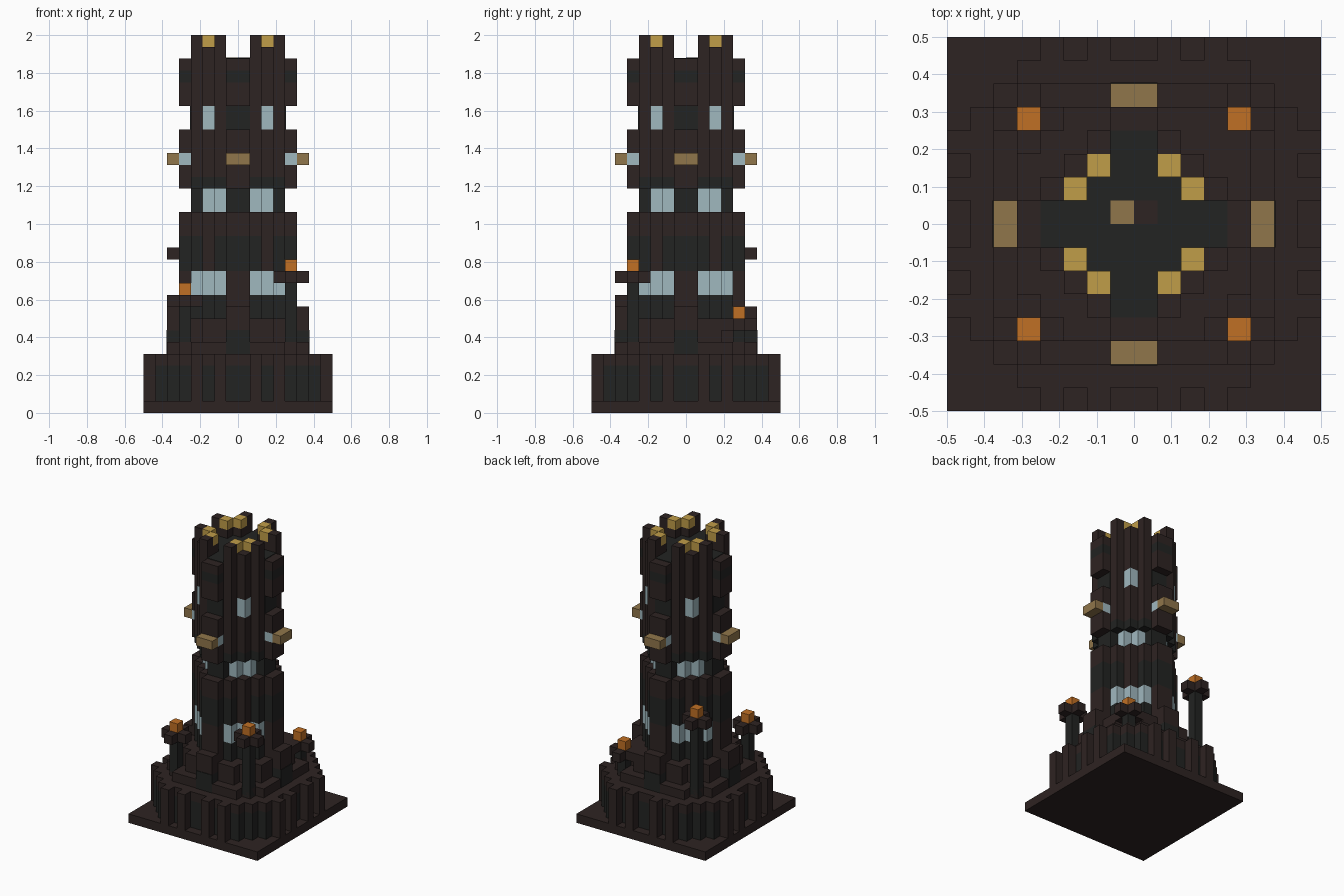
import bpy
import bmesh
from mathutils import Matrix, Vector

if "Cube" in bpy.data.objects:
    bpy.data.objects.remove(bpy.data.objects["Cube"])

U = 0.0625  # block size


def material(name, rgb):
    m = bpy.data.materials.new(name)
    m.use_nodes = True
    m.diffuse_color = (*rgb, 1)
    bsdf = m.node_tree.nodes["Principled BSDF"]
    bsdf.inputs["Base Color"].default_value = (*rgb, 1)
    bsdf.inputs["Roughness"].default_value = 0.9
    return m


BROWN = material("dark brown brick", (0.027, 0.017, 0.016))
CHAR = material("charcoal stone", (0.016, 0.017, 0.016))
GLASS = material("pale blue glass", (0.35, 0.48, 0.52))
TAN = material("tan wood", (0.28, 0.18, 0.07))
GOLD = material("gold", (0.53, 0.34, 0.066))
ORANGE = material("lantern orange", (0.53, 0.16, 0.018))


def finish(name, bm, mat):
    bmesh.ops.recalc_face_normals(bm, faces=bm.faces)
    bm.transform(Matrix.Scale(U, 4))
    me = bpy.data.meshes.new(name)
    bm.to_mesh(me)
    bm.free()
    me.materials.append(mat)
    ob = bpy.data.objects.new(name, me)
    bpy.context.collection.objects.link(ob)
    return ob


def add_box(bm, lo, hi, turn=0, flip=1):
    lo, hi = Vector(lo), Vector(hi)
    c, s = (lo + hi) / 2, hi - lo
    rot = Matrix.Rotation(turn * 1.5707963, 4, "Z")
    c.x *= flip
    bmesh.ops.create_cube(bm, size=1, matrix=rot @ Matrix.Translation(c) @ Matrix.Diagonal((*s, 1)))


def box(name, lo, hi, mat):
    bm = bmesh.new()
    add_box(bm, lo, hi)
    return finish(name, bm, mat)


def ring(name, a, b, z, mat, mirror=False):
    """Box spanning a sideways and b outward, repeated on all four sides."""
    bm = bmesh.new()
    for turn in range(4):
        for flip in ((1, -1) if mirror else (1,)):
            add_box(bm, (a[0], b[0], z[0]), (a[1], b[1], z[1]), turn, flip)
    return finish(name, bm, mat)


def stepped(name, rows, z, mat):
    """Extruded stepped disc; rows are (half width, outer edge), widest last."""
    quarter = []
    for i, (w, y) in enumerate(rows):
        quarter.append((w, y))
        quarter.append((w, rows[i + 1][1] if i + 1 < len(rows) else 0))
    quarter.pop()
    right = quarter + [(x, -y) for x, y in reversed(quarter)]
    outline = right + [(-x, -y) for x, y in right]
    bm = bmesh.new()
    face = bm.faces.new([bm.verts.new((x, y, z[0])) for x, y in outline])
    out = bmesh.ops.extrude_face_region(bm, geom=[face])
    verts = [v for v in out["geom"] if isinstance(v, bmesh.types.BMVert)]
    bmesh.ops.translate(bm, verts=verts, vec=(0, 0, z[1] - z[0]))
    return finish(name, bm, mat)


def disc(r):
    return [(r - 2, r), (r - 1, r - 1), (r, r - 2)]


CROSS = [(2, 4), (4, 2)]
RECESSED = [(2, 3), (3, 2)]
MID = (-1, 1)

# Base slab and finned drum
box("base_slab", (-8, -8, 0), (8, 8, 1), BROWN)
stepped("drum_wall", disc(7), (1, 4), CHAR)
stepped("drum_cap", disc(7), (4, 5), BROWN)
for a in ((1, 2), (3, 4)):
    ring("drum_fins", a, (7, 8), (1, 5), BROWN, True)

# Stepped plinth with a buttress on each side
stepped("plinth_lower", disc(6), (5, 6), BROWN)
stepped("plinth_upper", disc(5), (6, 8), BROWN)
ring("buttress_foot", MID, (5, 6.06), (5, 7), CHAR)
ring("buttress", MID, (4, 6), (7, 9), BROWN)

# Lower shaft: footing, windows, banded wall
stepped("shaft_footing", disc(4), (8, 10), CHAR)
stepped("lower_windows", disc(4), (10, 12), GLASS)
stepped("lower_wall", CROSS, (12, 15), CHAR)
ring("lower_wall_corners", (2, 3), (2, 3), (12, 15), BROWN)
stepped("lower_wall_top", disc(4), (15, 17), BROWN)
for z, mat in (((8, 12), BROWN), ((12, 15), CHAR), ((15, 17), BROWN)):
    ring("lower_panel", MID, (3.5, 5), z, mat)

# Middle shaft: recessed windows, lintel, beam storey
stepped("middle_windows", RECESSED, (17, 19), GLASS)
ring("middle_piers", MID, (2, 4), (17, 19), CHAR)
stepped("lintel", disc(4), (19, 20), CHAR)
stepped("beam_storey", disc(4), (20, 24), BROWN)
for z, mat in (((19, 21), BROWN), ((21, 22), GLASS), ((22, 24), BROWN)):
    ring("middle_panel", MID, (3.5, 5), z, mat)
ring("beam_ends", MID, (5, 6), (21, 22), TAN)

# Upper shaft: corner windows and banded panels
stepped("upper_window_wall", CROSS, (24, 26), BROWN)
ring("upper_windows", (2, 3), (2, 3), (24, 26), GLASS)
ring("upper_wall_plates", MID, (3.9, 4.06), (24, 26), CHAR)
stepped("upper_wall", disc(4), (26, 30), BROWN)
for z, mat in (((26, 28), BROWN), ((28, 29), CHAR), ((29, 30), BROWN)):
    ring("upper_panel", MID, (3.5, 5), z, mat)

# Crown: roof floor, merlons and gold blocks
stepped("roof_floor", [(1, 4), (2, 2), (4, 1)], (30, 30.06), CHAR)
box("roof_hatch", (-1, 0, 30), (0, 1, 30.12), TAN)
box("roof_tile", (0, 0, 30), (1, 1, 30.12), BROWN)
ring("merlons", (1, 2), (3, 4), (30, 32), BROWN, True)
ring("merlon_corners", (2, 3), (2, 3), (30, 31), BROWN)
ring("gold_footings", (1, 2), (2, 3), (30, 31), BROWN, True)
ring("gold_blocks", (1, 2), (2, 3), (31, 32), GOLD, True)

# Four corner lanterns of different heights
for side, x, y, h in (("front_right", -5, -5, 9), ("front_left", 4, -5, 11),
                      ("back_left", 4, 4, 7), ("back_right", -5, 4, 13)):
    box(side + "_lantern_post", (x, y, 5), (x + 1, y + 1, h), CHAR)
    bm = bmesh.new()
    add_box(bm, (x - 1, y, h), (x + 2, y + 1, h + 1))
    add_box(bm, (x, y - 1, h), (x + 1, y + 2, h + 1))
    finish(side + "_lantern_head", bm, BROWN)
    box(side + "_lantern_light", (x, y, h + 1), (x + 1, y + 1, h + 2), ORANGE)
